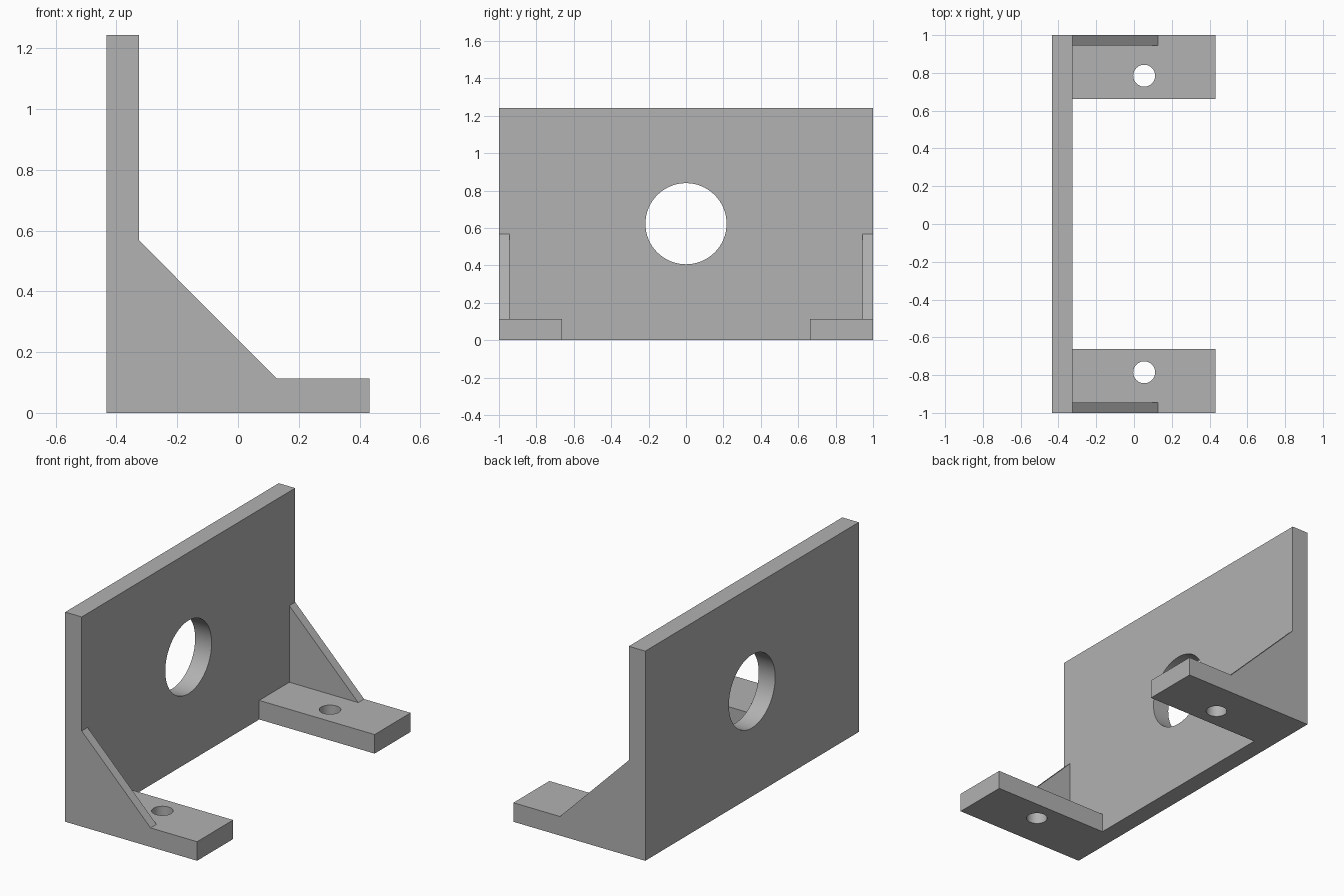
import bpy
import bmesh
from math import pi, radians
from mathutils import Matrix

old = bpy.data.objects.get("Cube")
if old:
    bpy.data.objects.remove(old, do_unlink=True)

# Main dimensions
BACK, FACE, TOE = -0.433, -0.325, 0.432
HEIGHT, FOOT_TOP = 1.243, 0.113
END, FOOT_INNER, RIB_INNER = 1.0, 0.663, 0.945

GREY = (0.445, 0.445, 0.445, 1)
metal = bpy.data.materials.new("plain grey metal")
metal.use_nodes = True
metal.diffuse_color = GREY
metal.node_tree.nodes["Principled BSDF"].inputs["Base Color"].default_value = GREY


def extrude_profile(name, profile, y0, y1):
    """Solid made by sweeping an (x, z) profile along y."""
    bm = bmesh.new()
    face = bm.faces.new([bm.verts.new((x, y0, z)) for x, z in profile])
    swept = bmesh.ops.extrude_face_region(bm, geom=[face])["geom"]
    verts = [v for v in swept if isinstance(v, bmesh.types.BMVert)]
    bmesh.ops.translate(bm, verts=verts, vec=(0, y1 - y0, 0))
    bmesh.ops.recalc_face_normals(bm, faces=bm.faces[:])
    mesh = bpy.data.meshes.new(name)
    bm.to_mesh(mesh)
    bm.free()
    mesh.materials.append(metal)
    obj = bpy.data.objects.new(name, mesh)
    bpy.context.collection.objects.link(obj)
    return obj


def rectangle(x0, x1, z0, z1):
    return [(x0, z0), (x1, z0), (x1, z1), (x0, z1)]


def drill(obj, centre, radius, axis):
    """Cut a round through hole and smooth its wall."""
    turn = Matrix.Rotation(pi / 2, 4, 'Y') if axis == 'X' else Matrix()
    bm = bmesh.new()
    bmesh.ops.create_cone(bm, cap_ends=True, segments=64, radius1=radius,
                          radius2=radius, depth=0.5,
                          matrix=Matrix.Translation(centre) @ turn)
    mesh = bpy.data.meshes.new("hole_cutter")
    bm.to_mesh(mesh)
    bm.free()
    mesh.materials.append(metal)
    cutter = bpy.data.objects.new("hole_cutter", mesh)
    cutter.hide_render = True
    bpy.context.collection.objects.link(cutter)
    mod = obj.modifiers.new("hole", 'BOOLEAN')
    mod.operation, mod.solver, mod.object = 'DIFFERENCE', 'EXACT', cutter
    bpy.ops.object.select_all(action='DESELECT')
    obj.select_set(True)
    bpy.context.view_layer.objects.active = obj
    bpy.ops.object.modifier_apply(modifier=mod.name)
    bpy.data.objects.remove(cutter, do_unlink=True)
    bpy.ops.object.shade_smooth_by_angle(angle=radians(30))


# Upright plate with its large central bore
plate = extrude_profile("upright_plate", rectangle(BACK, FACE, 0, HEIGHT), -END, END)
drill(plate, (BACK, 0, 0.623), 0.217, 'X')

# A drilled foot and a thin triangular rib at each end
for side, s in (("front", -1), ("rear", 1)):
    foot = extrude_profile(side + "_foot", rectangle(FACE, TOE, 0, FOOT_TOP),
                           s * FOOT_INNER, s * END)
    drill(foot, (0.054, s * 0.785, FOOT_TOP / 2), 0.058, 'Z')
    extrude_profile(side + "_rib",
                    [(FACE, FOOT_TOP), (0.127, FOOT_TOP), (FACE, 0.567)],
                    s * RIB_INNER, s * END)
